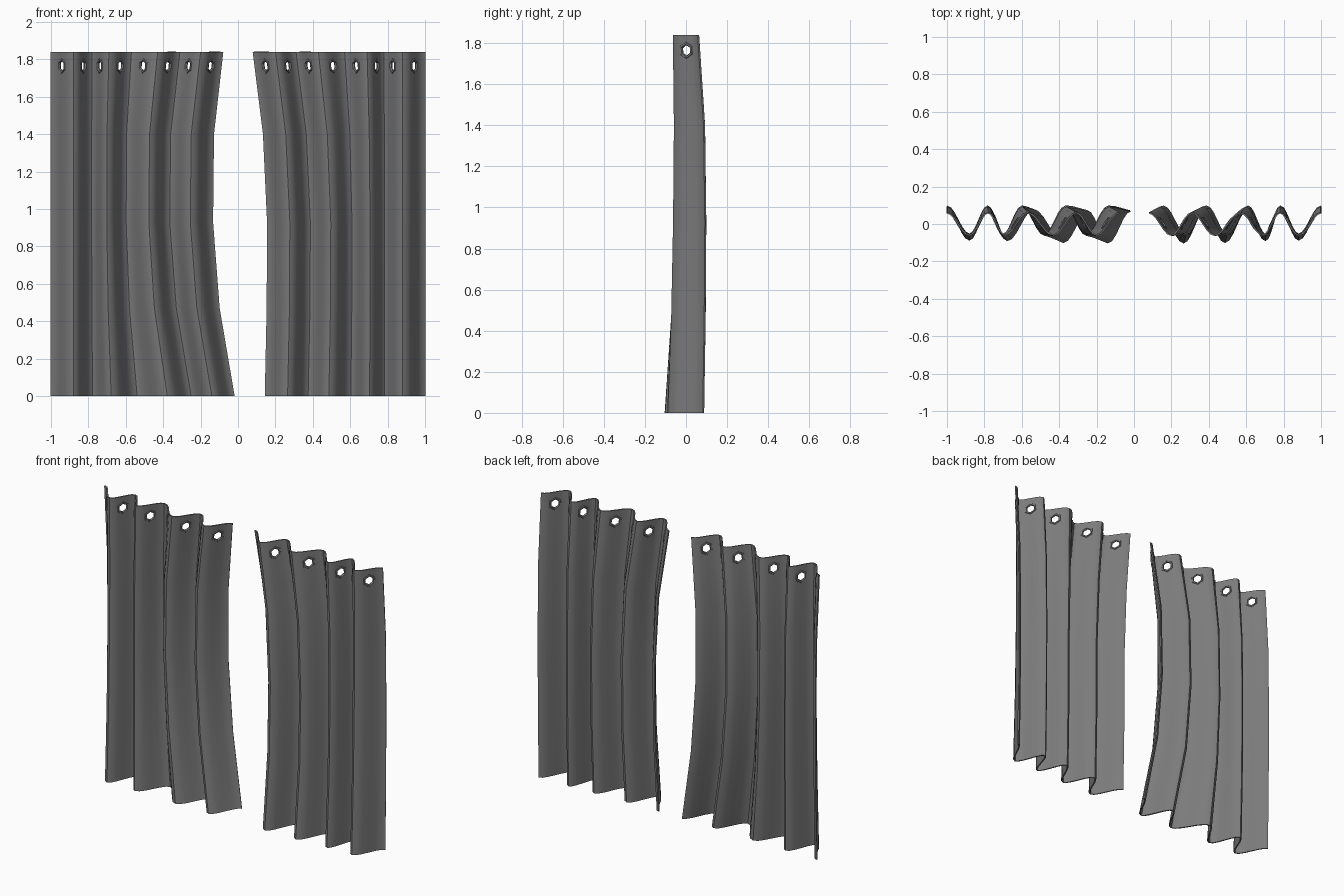
import bpy, math
from mathutils import Matrix, Vector

cube = bpy.data.objects.get("Cube")
if cube:
    bpy.data.objects.remove(cube)

fabric = bpy.data.materials.new("grey fabric")
fabric.use_nodes = True
GREY = (0.2, 0.2, 0.2, 1)
fabric.diffuse_color = GREY
fabric.node_tree.nodes["Principled BSDF"].inputs["Base Color"].default_value = GREY

# Distance of each fold crest from the middle, outer edge first
CRESTS = [1.0, 0.88, 0.78, 0.69, 0.57, 0.43, 0.31, 0.2, 0.08]
FOLDS = len(CRESTS) - 1
STEPS = 6
# Heights of the rows, with fold depth and backward bulge at each
ROWS = [0, 0.47, 0.93, 1.4, 1.84]
DEPTH = [0.085, 0.08, 0.077, 0.072, 0.06]
BULGE = [0, 0.012, 0.018, 0.017, 0]
# Sideways pull of the inner edge at each row, towards the outside
PULL = {"right": [-0.06, 0.02, 0.055, 0.05, 0], "left": [0.065, 0.075, 0.077, 0.055, 0]}


def lerp_rows(values, z):
    for i in range(len(ROWS) - 1):
        if z <= ROWS[i + 1]:
            t = (z - ROWS[i]) / (ROWS[i + 1] - ROWS[i])
            return values[i] + t * (values[i + 1] - values[i])
    return values[-1]


def cloth(side, u, z):
    """Point on the curtain; u counts folds from the outer edge."""
    i = min(int(u), FOLDS - 1)
    x = CRESTS[i] + (u - i) * (CRESTS[i + 1] - CRESTS[i])
    # ease the crossing so the fold is a sine wave
    weight = max(0, min(1, (0.85 - x) / 0.55))
    weight = weight * weight * (3 - 2 * weight)
    x += lerp_rows(PULL[side], z) * weight
    y = lerp_rows(DEPTH, z) * math.cos(math.pi * u) + lerp_rows(BULGE, z)
    y -= 0.015 * weight * max(0, 1 - z / 0.47)
    return Vector((x if side == "left" else -x, y, z))


def eyelet_matrix(side, u, z):
    centre = cloth(side, u, z)
    along = (cloth(side, u + 0.1, z) - cloth(side, u - 0.1, z)).normalized()
    up = (cloth(side, u, z + 0.03) - cloth(side, u, z - 0.03)).normalized()
    normal = up.cross(along).normalized()
    along = normal.cross(up)
    m = Matrix((up, along, normal)).transposed().to_4x4()
    return Matrix.Translation(centre) @ m


def smooth(obj, degrees):
    bpy.ops.object.select_all(action="DESELECT")
    obj.select_set(True)
    bpy.context.view_layer.objects.active = obj
    bpy.ops.object.shade_smooth_by_angle(angle=math.radians(degrees))


def build_curtain(side):
    # Wavy sheet
    heights = sorted(ROWS + [1.69])
    cols = FOLDS * STEPS + 1
    verts = [cloth(side, c / STEPS, z) for z in heights for c in range(cols)]
    faces = []
    for r in range(len(heights) - 1):
        for c in range(cols - 1):
            a = r * cols + c
            quad = (a, a + 1, a + cols + 1, a + cols)
            faces.append(quad[::-1] if side == "left" else quad)
    mesh = bpy.data.meshes.new(side + "_curtain")
    mesh.from_pydata(verts, [], faces)
    mesh.materials.append(fabric)
    curtain = bpy.data.objects.new(side + "_curtain", mesh)
    bpy.context.collection.objects.link(curtain)
    solid = curtain.modifiers.new("thickness", "SOLIDIFY")
    solid.thickness = 0.008
    solid.offset = 0

    # Hexagonal eyelets on the flank of every fold
    cutters = []
    for i in range(FOLDS):
        place = eyelet_matrix(side, i + 0.5, 1.765)
        bpy.ops.mesh.primitive_torus_add(major_segments=6, minor_segments=6,
                                         major_radius=0.034, minor_radius=0.009)
        ring = bpy.context.object
        ring.name = f"{side}_eyelet_{i + 1}"
        ring.matrix_world = place
        ring.data.materials.append(fabric)
        smooth(ring, 40)
        bpy.ops.mesh.primitive_cylinder_add(vertices=6, radius=0.034, depth=0.05)
        cutter = bpy.context.object
        cutter.matrix_world = place @ Matrix.Rotation(math.pi / 2, 4, "Z") \
            @ Matrix.Rotation(math.pi / 2, 4, "Z")
        cutter.hide_render = True
        cutters.append(cutter)
        hole = curtain.modifiers.new("hole", "BOOLEAN")
        hole.operation = "DIFFERENCE"
        hole.object = cutter

    # Bake the holes, then drop the cutters
    bpy.context.view_layer.update()
    graph = bpy.context.evaluated_depsgraph_get()
    baked = bpy.data.meshes.new_from_object(curtain.evaluated_get(graph))
    curtain.modifiers.clear()
    curtain.data = baked
    for cutter in cutters:
        bpy.data.objects.remove(cutter)
    smooth(curtain, 40)


for side in ("left", "right"):
    build_curtain(side)
